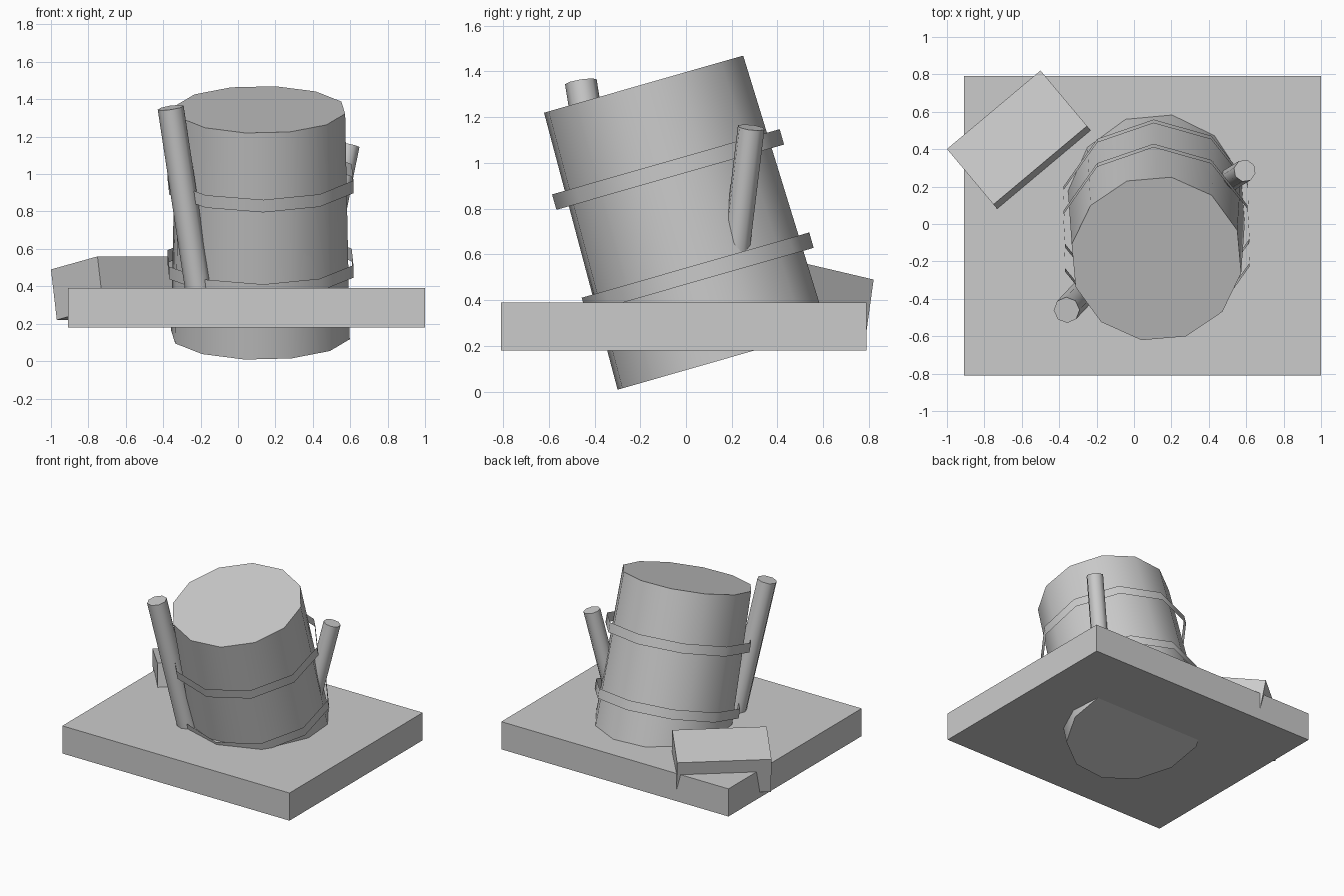
import bpy, bmesh
from math import radians, sin, cos, pi
from mathutils import Vector, Matrix

cube = bpy.data.objects.get("Cube")
if cube:
    bpy.data.objects.remove(cube, do_unlink=True)

grey = bpy.data.materials.new("plain grey")
grey.use_nodes = True
grey.diffuse_color = (0.6, 0.6, 0.6, 1)
grey.node_tree.nodes["Principled BSDF"].inputs["Base Color"].default_value = (0.6, 0.6, 0.6, 1)


def finish(name, bm, matrix, smooth=False):
    """Turn a bmesh into a placed, shaded object."""
    bmesh.ops.recalc_face_normals(bm, faces=bm.faces)
    mesh = bpy.data.meshes.new(name)
    bm.to_mesh(mesh)
    bm.free()
    mesh.materials.append(grey)
    obj = bpy.data.objects.new(name, mesh)
    bpy.context.collection.objects.link(obj)
    obj.matrix_world = matrix
    if smooth:
        bpy.ops.object.select_all(action='DESELECT')
        obj.select_set(True)
        bpy.context.view_layer.objects.active = obj
        bpy.ops.object.shade_smooth_by_angle(angle=radians(60))
    return obj


def tube(name, sides, r0, r1, z0, z1, phase, matrix, caps=True):
    """Upright round part between two heights, optionally capped."""
    bm = bmesh.new()
    rings = []
    for r, z in ((r0, z0), (r1, z1)):
        angles = [radians(phase) + 2 * pi * i / sides for i in range(sides)]
        rings.append([bm.verts.new((r * cos(a), r * sin(a), z)) for a in angles])
    low, high = rings
    for i in range(sides):
        j = (i + 1) % sides
        bm.faces.new((low[i], low[j], high[j], high[i]))
    if caps:
        bm.faces.new(high)
        bm.faces.new(low[::-1])
    return finish(name, bm, matrix, smooth=True)


def box(name, size, matrix):
    bm = bmesh.new()
    bmesh.ops.create_cube(bm, size=1)
    bmesh.ops.scale(bm, vec=size, verts=bm.verts)
    return finish(name, bm, matrix)


def pole(name, radius, bottom, top):
    bottom, top = Vector(bottom), Vector(top)
    axis = top - bottom
    turn = axis.to_track_quat('Z', 'Y').to_matrix().to_4x4()
    return tube(name, 8, radius, radius, 0, axis.length, 0,
                Matrix.Translation(bottom) @ turn)


# Ground slab
box("ground_slab", (1.91, 1.60, 0.21), Matrix.Translation((0.045, -0.01, 0.285)))

# Leaning barrel with two thin hoops
lean = Matrix.Translation((0.12, 0.16, 0.14)) @ Matrix.Rotation(radians(16), 4, 'X')
tube("barrel", 12, 0.485, 0.46, 0, 1.253, 20, lean)
for name, z in (("lower_hoop", 0.36), ("upper_hoop", 0.83)):
    tube(name, 10, 0.518, 0.518, z, z + 0.07, 91.7, lean, caps=False)

# Leaning poles
pole("front_pole", 0.07, (-0.20, -0.29, 0.30), (-0.36, -0.46, 1.355))
pole("back_pole", 0.06, (0.46, 0.205, 0.50), (0.592, 0.285, 1.155))

# Tilted block sunk into the slab corner
tilt = Matrix.Rotation(radians(40), 4, 'Z') @ Matrix.Rotation(radians(-10.2), 4, 'X')
box("tilted_block", (0.653, 0.393, 0.274),
    Matrix.Translation((-0.61, 0.444, 0.39)) @ tilt)
